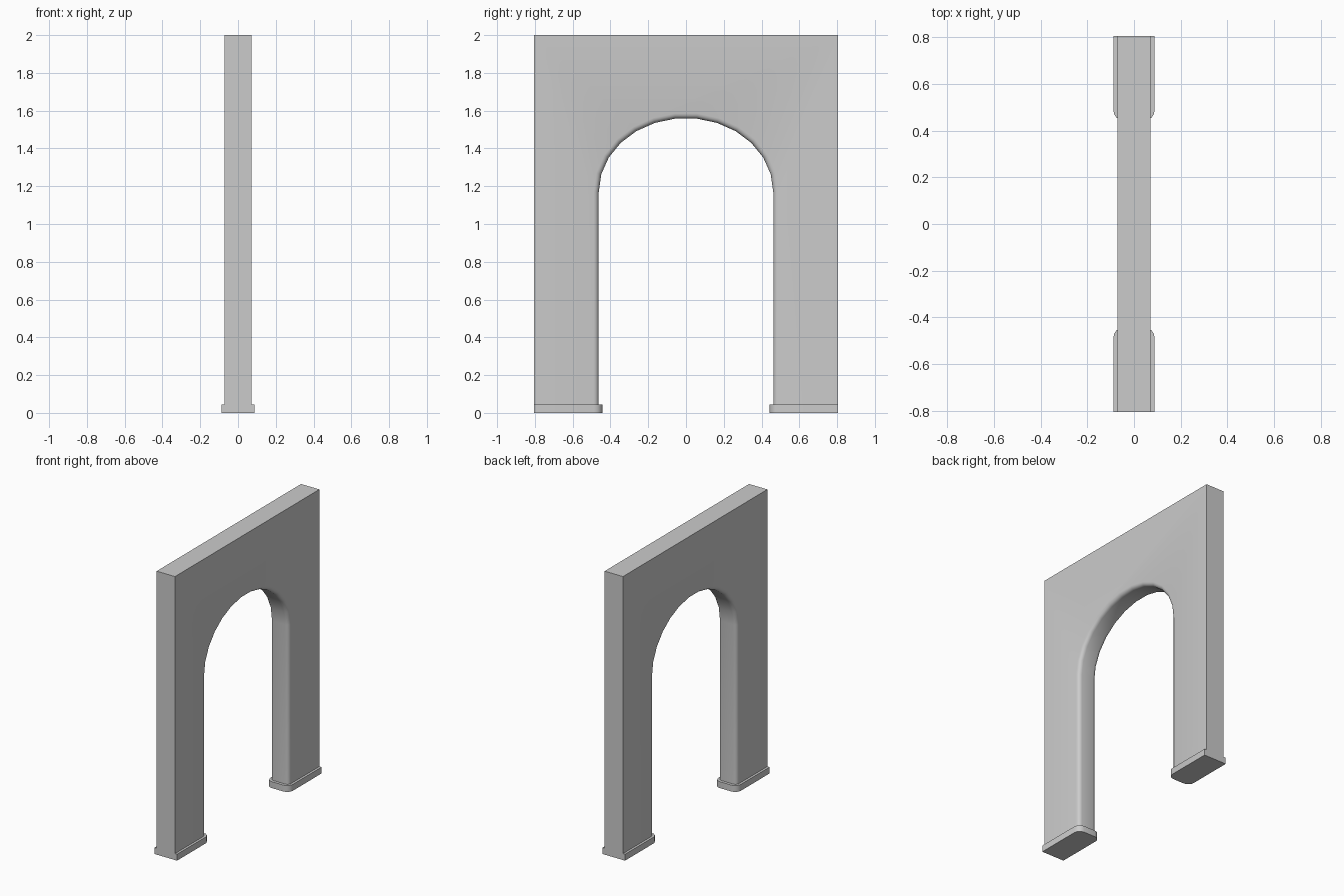
import bpy, bmesh
from math import pi, sin, cos, radians

if "Cube" in bpy.data.objects:
    bpy.data.objects.remove(bpy.data.objects["Cube"])

HALF_Y, HALF_X, TOP = 0.805, 0.0715, 2.0
OPEN_Y, RISE, SPRING, WALL_Z = 0.462, 0.391, 1.17, 0.03
BASE_X, BASE_Y, BASE_H = 0.088, 0.442, 0.045
ARCH_SEGS, ROUND_SEGS = 13, 4


def finish(name, bm):
    bmesh.ops.recalc_face_normals(bm, faces=bm.faces)
    mesh = bpy.data.meshes.new(name)
    bm.to_mesh(mesh)
    bm.free()
    ob = bpy.data.objects.new(name, mesh)
    bpy.context.collection.objects.link(ob)
    bpy.ops.object.select_all(action='DESELECT')
    ob.select_set(True)
    bpy.context.view_layer.objects.active = ob
    bpy.ops.object.shade_smooth_by_angle(angle=radians(35))
    return ob


def rounded_edge(half_x, r):
    """(x, setback) pairs from one wall face, round the jamb, to the other."""
    steps = [i * pi / 2 / ROUND_SEGS for i in range(ROUND_SEGS + 1)]
    half = [(half_x - r + r * cos(a), r - r * sin(a)) for a in steps]
    return half + [(-x, d) for x, d in reversed(half)]


def arch_line(d):
    """Opening outline (y, z), grown outward by d."""
    arc = [(cos(i * pi / ARCH_SEGS) * (OPEN_Y + d),
            SPRING + sin(i * pi / ARCH_SEGS) * (RISE + d))
           for i in range(ARCH_SEGS + 1)]
    return [(OPEN_Y + d, WALL_Z)] + arc + [(-OPEN_Y - d, WALL_Z)]


# Wall with a rounded arch opening
bm = bmesh.new()
outer = [(-HALF_Y, WALL_Z), (-HALF_Y, TOP), (HALF_Y, TOP), (HALF_Y, WALL_Z)]
rings = []
for x, d in rounded_edge(HALF_X, 0.027):
    rings.append([bm.verts.new((x, y, z)) for y, z in arch_line(d)])
frames = [[bm.verts.new((s * HALF_X, y, z)) for y, z in outer] for s in (1, -1)]
for a, b in zip(rings, rings[1:]):
    for i in range(len(a) - 1):
        bm.faces.new((a[i], a[i + 1], b[i + 1], b[i]))
bm.faces.new(rings[0] + frames[0])
bm.faces.new(rings[-1] + frames[1])
for i in range(3):
    bm.faces.new((frames[0][i], frames[0][i + 1], frames[1][i + 1], frames[1][i]))
# undersides of the legs
bm.faces.new([r[0] for r in rings] + [frames[1][3], frames[0][3]])
bm.faces.new([r[-1] for r in rings] + [frames[1][0], frames[0][0]])
finish("arch_wall", bm)

# Plinth under each leg, rounded toward the opening
for side, name in ((1, "base_right"), (-1, "base_left")):
    bm = bmesh.new()
    plan = [(x, side * (BASE_Y + d)) for x, d in rounded_edge(BASE_X, 0.045)]
    plan += [(-BASE_X, side * HALF_Y), (BASE_X, side * HALF_Y)]
    face = bm.faces.new([bm.verts.new((x, y, 0)) for x, y in plan])
    up = bmesh.ops.extrude_face_region(bm, geom=[face], use_keep_orig=True)
    verts = [g for g in up["geom"] if isinstance(g, bmesh.types.BMVert)]
    bmesh.ops.translate(bm, verts=verts, vec=(0, 0, BASE_H))
    finish(name, bm)
